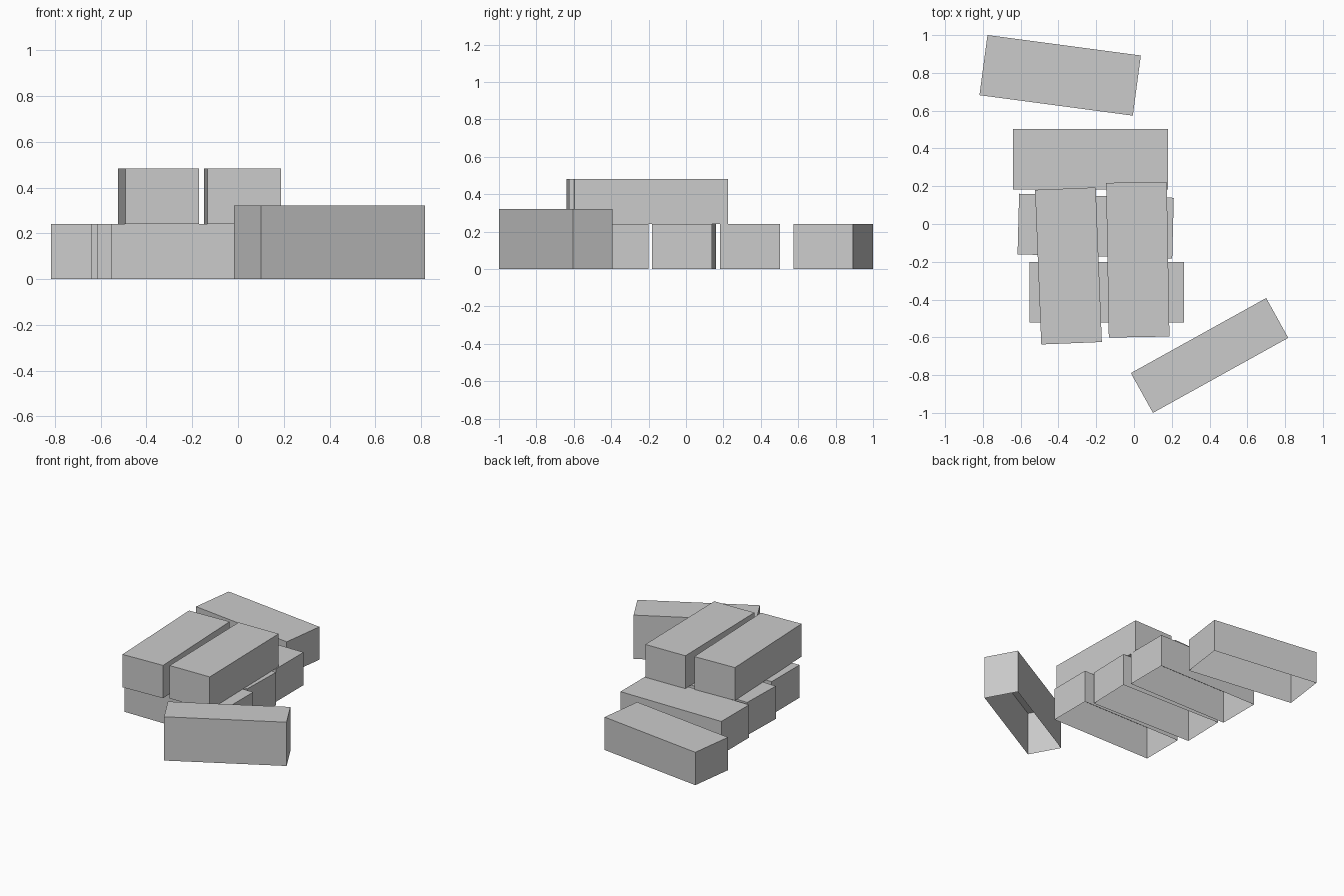
import bpy
import bmesh
import math
from mathutils import Matrix

default = bpy.data.objects.get("Cube")
if default:
    bpy.data.objects.remove(default, do_unlink=True)

# Plain grey for every brick
grey = bpy.data.materials.new("plain_grey")
grey.use_nodes = True
colour = (0.6, 0.6, 0.6, 1)
grey.diffuse_color = colour
grey.node_tree.nodes["Principled BSDF"].inputs["Base Color"].default_value = colour

LENGTH, WIDTH, HEIGHT = 0.819, 0.321, 0.241


def brick(name, x, y, angle, base=0.0, on_edge=False):
    """Place one brick by its centre; bricks on the ground are open underneath."""
    width, height = (HEIGHT, WIDTH) if on_edge else (WIDTH, HEIGHT)
    bm = bmesh.new()
    bmesh.ops.create_cube(bm, size=1, matrix=Matrix.Diagonal((LENGTH, width, height, 1)))
    if base == 0:
        bm.normal_update()
        underside = [f for f in bm.faces if f.normal.z < -0.5]
        bmesh.ops.delete(bm, geom=underside, context="FACES_ONLY")
    mesh = bpy.data.meshes.new(name)
    bm.to_mesh(mesh)
    bm.free()
    mesh.materials.append(grey)
    obj = bpy.data.objects.new(name, mesh)
    obj.location = (x, y, base + height / 2)
    obj.rotation_euler.z = math.radians(angle)
    bpy.context.collection.objects.link(obj)


# Lower layer, three bricks side by side
brick("lower_brick_back", -0.23, 0.343, 0)
brick("lower_brick_middle", -0.203, -0.011, -1.5)
brick("lower_brick_front", -0.145, -0.362, 0)

# Upper layer, laid across the lower one
brick("upper_brick_right", -0.347, -0.222, 92.3, base=HEIGHT)
brick("upper_brick_left", 0.02, -0.189, 91, base=HEIGHT)

# Loose bricks on the ground
brick("loose_brick_back", -0.391, 0.787, -7.6)
brick("loose_brick_on_edge", 0.4, -0.696, 29, on_edge=True)
